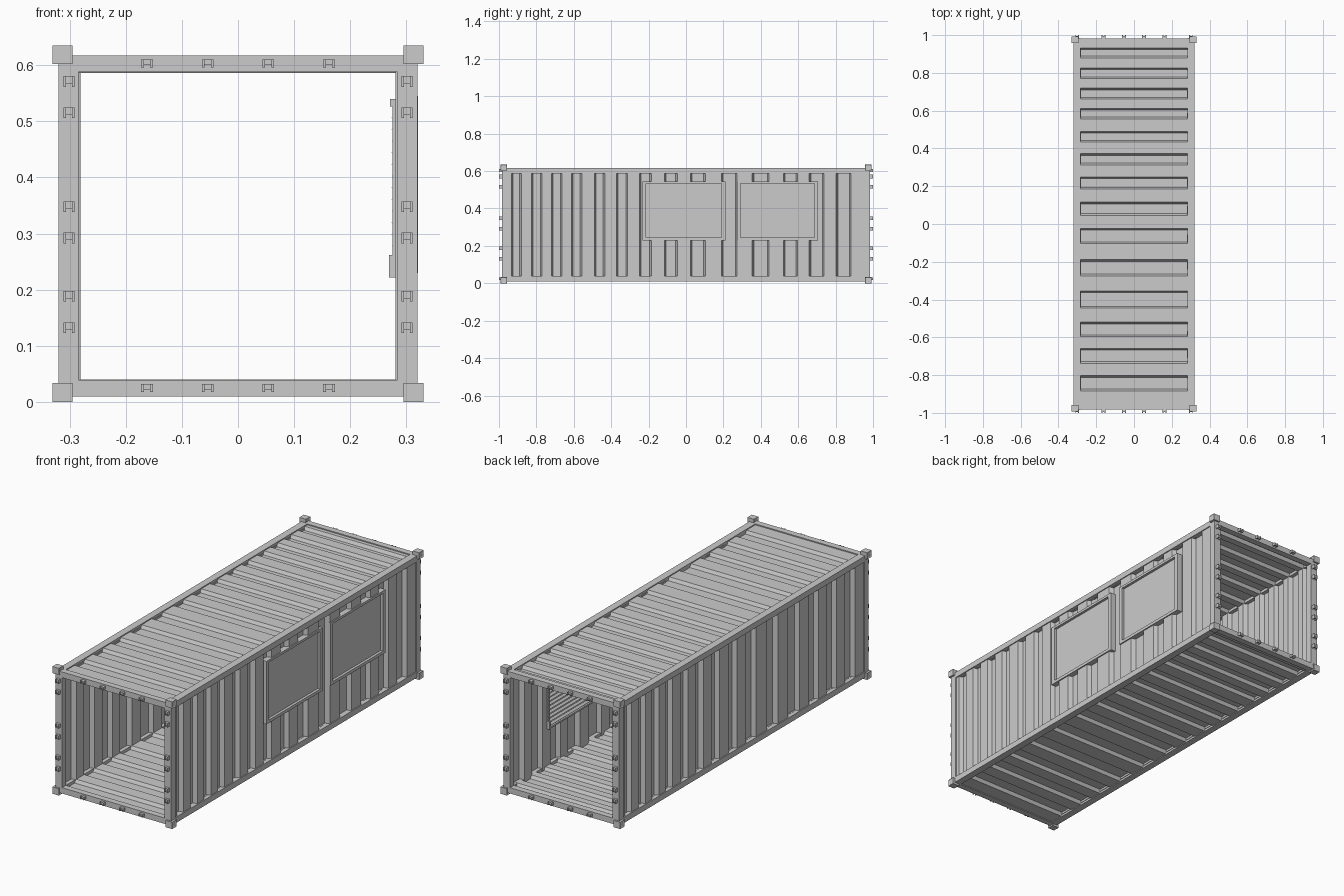
import bpy, bmesh
from math import radians
from mathutils import Vector, Matrix

if "Cube" in bpy.data.objects:
    bpy.data.objects.remove(bpy.data.objects["Cube"])

# Start and end of every pressed groove along the length
GROOVES = [(-.933, -.88), (-.826, -.77), (-.719, -.662), (-.612, -.557), (-.49, -.434),
           (-.372, -.313), (-.249, -.185), (-.116, -.046), (.023, .103), (.189, .274),
           (.354, .445), (.52, .596), (.658, .738), (.803, .883)]
WINDOWS = [(-.233, .21), (.272, .706)]
WIN_Z = (.23, .545)


def finish(name, bm):
    bmesh.ops.recalc_face_normals(bm, faces=bm.faces)
    me = bpy.data.meshes.new(name)
    bm.to_mesh(me)
    bm.free()
    ob = bpy.data.objects.new(name, me)
    bpy.context.collection.objects.link(ob)
    return ob


def add_box(bm, x, y, z, rot=None):
    """Box from (min, max) ranges, optionally turned about its own centre."""
    c = Vector((sum(x) / 2, sum(y) / 2, sum(z) / 2))
    size = (abs(x[1] - x[0]), abs(y[1] - y[0]), abs(z[1] - z[0]))
    m = Matrix.Translation(c) @ (rot or Matrix()) @ Matrix.Diagonal((*size, 1))
    return bmesh.ops.create_cube(bm, size=1, matrix=m)['verts']


def profile(y0, y1, depth, slope=.009):
    """Trapezoid corrugation clipped to y0..y1, as (y, inward offset)."""
    pts = [(-1.1, 0)]
    for a, b in GROOVES:
        pts += [(a, 0), (a + slope, depth), (b - slope, depth), (b, 0)]
    pts.append((1.1, 0))

    def at(y):
        for (ya, da), (yb, db) in zip(pts, pts[1:]):
            if ya <= y <= yb:
                return (y, da + (db - da) * (y - ya) / (yb - ya))
    return [at(y0)] + [p for p in pts if y0 < p[0] < y1] + [at(y1)]


def add_sheet(bm, place, y, t, depth, thick):
    """Corrugated plate; place maps (along, inward, across) to a point."""
    rows = []
    for py, d in profile(*y, depth):
        rows.append([bm.verts.new(place(py, dd, tt)) for dd, tt in
                     ((d, t[0]), (d, t[1]), (d + thick, t[1]), (d + thick, t[0]))])
    for r, s in zip(rows, rows[1:]):
        for i in range(4):
            j = (i + 1) % 4
            bm.faces.new((r[i], r[j], s[j], s[i]))
    bm.faces.new(rows[0])
    bm.faces.new(rows[-1])


# Corrugated roof, floor and left wall
END = (-.97, .97)
for name, place, t, depth, thick in (
        ("roof_sheet", lambda y, d, t: (t, -y, .612 - d), (-.3, .3), .016, .010),
        ("floor_sheet", lambda y, d, t: (t, -y, .014 + d), (-.3, .3), .016, .010),
        ("left_wall", lambda y, d, t: (d - .315, -y, t), (.02, .605), .022, .012)):
    bm = bmesh.new()
    add_sheet(bm, place, END, t, depth, thick)
    finish(name, bm)

# Right wall, built in bands around the two window openings
bm = bmesh.new()
(a0, a1), (b0, b1) = WINDOWS
z0, z1 = WIN_Z[0] + .008, WIN_Z[1] - .005
for y, z in ((END, (.02, z0)), (END, (z1, .605)), ((END[0], a0 + .01), (z0, z1)),
             ((a1 - .01, b0 + .01), (z0, z1)), ((b1 - .01, END[1]), (z0, z1))):
    add_sheet(bm, lambda y, d, t: (.315 - d, y, t), y, z, .022, .012)
finish("right_wall", bm)

# Frame: four posts, four long rails, four end rails
bm = bmesh.new()
for sx in (-1, 1):
    for sy in (-1, 1):
        add_box(bm, (sx * .284, sx * .32), (sy * .95, sy * .984), (.01, .617))
    for z in ((.01, .039), (.588, .617)):
        add_box(bm, (sx * .284, sx * .32), (-.96, .96), z)
for sy in (-1, 1):
    for z in ((.01, .039), (.588, .617)):
        add_box(bm, (-.29, .29), (sy * .952, sy * .983), z)
finish("frame", bm)

# Corner blocks with sunken faces
bm = bmesh.new()
for sx in (-1, 1):
    for sy in (-1, 1):
        for z in ((0, .034), (.602, .635)):
            add_box(bm, (sx * .295, sx * .331), (sy * .957, sy * .992), z)
bmesh.ops.recalc_face_normals(bm, faces=bm.faces)
bmesh.ops.inset_individual(bm, faces=bm.faces[:], thickness=.007, depth=0)
inner = [f for f in bm.faces if f.calc_area() < .0007 and all(len(e.link_faces) == 2 for e in f.edges)
         and max(e.calc_length() for e in f.edges) < .026]
for f in inner:
    bmesh.ops.translate(bm, verts=f.verts[:], vec=f.normal * -.003)
finish("corner_blocks", bm)


# Door hinge lugs at both ends: two cheeks joined by a bar
def add_lug(bm, x, z, sy, w, h):
    for s in (-1, 1):
        add_box(bm, (x + s * w * .5, x + s * w * .26), (sy * .98, sy * 1.0), (z - h / 2, z + h / 2))
    add_box(bm, (x - w * .3, x + w * .3), (sy * .98, sy * .996), (z - h * .2, z + h * .5))


bm = bmesh.new()
for sy in (-1, 1):
    for sx in (-1, 1):
        for z in (.571, .515, .348, .292, .188, .132):
            add_lug(bm, sx * .301, z, sy, .02, .019)
    for x in (-.162, -.054, .054, .162):
        for z in (.603, .025):
            add_lug(bm, x, z, sy, .021, .014)
finish("hinge_lugs", bm)

# Windows: frame, pane and inside slatted blind
for n, (y0, y1) in enumerate(WINDOWS, 1):
    z0, z1 = WIN_Z
    bm = bmesh.new()
    X = (.284, .321)
    for y in ((y0, y0 + .02), (y1 - .02, y1)):
        add_box(bm, X, y, (z0, z1))
    for z in ((z0, z0 + .015), (z1 - .012, z1)):
        add_box(bm, X, (y0 + .02, y1 - .02), z)
    finish(f"window_frame_{n}", bm)

    bm = bmesh.new()
    add_box(bm, (.302, .308), (y0 + .01, y1 - .01), (z0 + .008, z1 - .006))
    finish(f"window_pane_{n}", bm)

    bm = bmesh.new()
    ya, yb = y0 + .012, y1 - .012
    add_box(bm, (.271, .285), (ya, yb), (.526, .54))
    for y in ((ya, ya + .008), (yb - .008, yb)):
        add_box(bm, (.269, .285), y, (.222, .262))
        add_box(bm, (.275, .283), y, (.25, .53))
    add_box(bm, (.272, .285), (ya, yb), (.222, .23))
    for i in range(14):
        z = .24 + i * .0208
        add_box(bm, (.2725, .2855), (ya, yb), (z - .001, z + .001),
                Matrix.Rotation(radians(-45), 4, 'Y'))
    finish(f"blind_{n}", bm)
